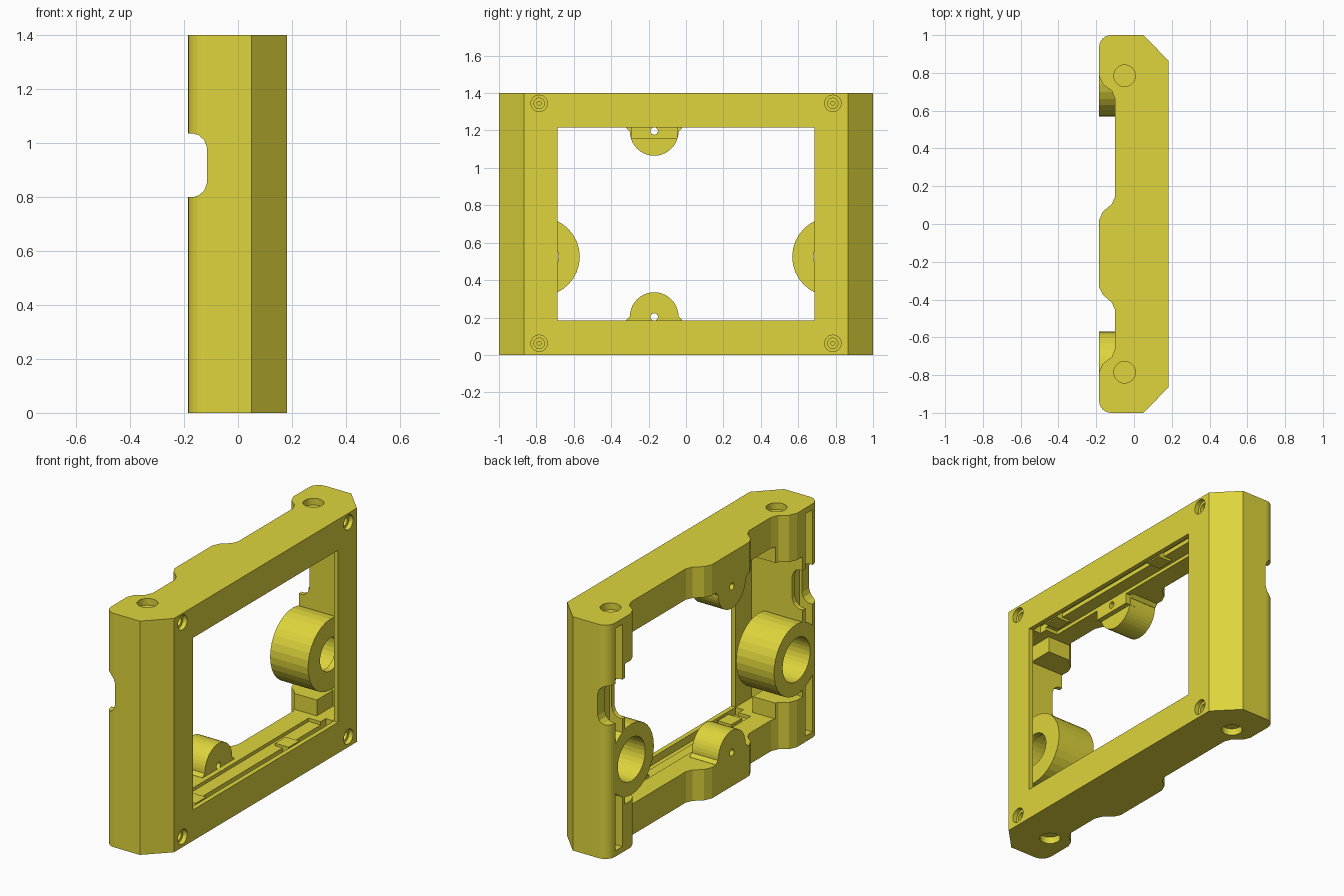
import bpy, bmesh, math

if "Cube" in bpy.data.objects:
    bpy.data.objects.remove(bpy.data.objects["Cube"])

W, H = 1.0, 1.4            # half width in y, height in z
mat = bpy.data.materials.new("mustard_yellow")
mat.diffuse_color = (0.73, 0.66, 0.045, 1)
mat.use_nodes = True
mat.node_tree.nodes["Principled BSDF"].inputs["Base Color"].default_value = mat.diffuse_color


def prism(name, pts, axis, lo, hi):
    """Extrude a 2D outline along an axis. x: (y,z)  y: (x,z)  z: (x,y)"""
    place = {'x': lambda a, b: (lo, a, b), 'y': lambda a, b: (a, lo, b), 'z': lambda a, b: (a, b, lo)}[axis]
    bm = bmesh.new()
    face = bm.faces.new([bm.verts.new(place(a, b)) for a, b in pts])
    ext = bmesh.ops.extrude_face_region(bm, geom=[face])
    d = [0, 0, 0]
    d['xyz'.index(axis)] = hi - lo
    bmesh.ops.translate(bm, vec=d, verts=[v for v in ext['geom'] if isinstance(v, bmesh.types.BMVert)])
    bmesh.ops.recalc_face_normals(bm, faces=bm.faces)
    me = bpy.data.meshes.new(name)
    bm.to_mesh(me)
    bm.free()
    me.materials.append(mat)
    ob = bpy.data.objects.new(name, me)
    bpy.context.collection.objects.link(ob)
    return ob


def box(x0, x1, y0, y1, z0, z1):
    return prism("block", [(y0, z0), (y1, z0), (y1, z1), (y0, z1)], 'x', x0, x1)


def arc(a, b, r, start=0, end=360, n=32):
    full = end - start == 360
    k = n if full else n + 1
    return [(a + r * math.cos(math.radians(start + (end - start) * i / n)),
             b + r * math.sin(math.radians(start + (end - start) * i / n))) for i in range(k)]


def combine(target, tool, op):
    """Apply a boolean and delete the tool object."""
    m = target.modifiers.new("bool", 'BOOLEAN')
    m.operation, m.object, m.solver = op, tool, 'EXACT'
    bpy.context.view_layer.update()
    dg = bpy.context.evaluated_depsgraph_get()
    me = bpy.data.meshes.new_from_object(target.evaluated_get(dg))
    target.modifiers.clear()
    target.data = me
    bpy.data.objects.remove(tool)


def cut(ob):
    combine(frame, ob, 'DIFFERENCE')


def add(ob):
    combine(frame, ob, 'UNION')


# Outer block: chamfered front corners, rounded back corners, stepped back
BX, FX = -0.185, 0.182
front = [(0.05, -W), (FX, -0.865), (FX, 0.865), (0.05, W)]
corner_l = arc(BX + 0.065, W - 0.065, 0.065, 90, 180, 6)
corner_r = arc(BX + 0.065, -W + 0.065, 0.065, 180, 270, 6)
step = [(BX, 0.785), (-0.165, 0.74), (-0.118, 0.705), (-0.1, 0.66)]
bump = [(-0.1, 0.145), (-0.118, 0.105), (-0.165, 0.065), (BX, 0.02),
        (BX, -0.335), (-0.165, -0.375), (-0.118, -0.415), (-0.1, -0.455)]
step_r = [(x, -y) for x, y in reversed(step)]
frame = prism("panel_frame", front + corner_l + step + bump + step_r + corner_r, 'z', 0, H)

# Window through the middle, thin lip left at the front
cut(box(-0.4, 0.4, -0.688, 0.688, 0.185, 1.215))
LIP = 0.154
for s in (-1, 1):
    ya, yb = sorted((s * 0.6, s * 0.84))
    cut(box(0.04, LIP, ya, yb, 0.185, 1.215))
    cut(box(-0.4, LIP, ya, yb, 0.28, 1.12))
    # Narrow wire slots in the back of each side
    ya, yb = sorted((s * 0.867, s * 0.932))
    cut(box(-0.4, -0.1, ya, yb, 0.035, 1.365))

# Stepped grooves with tabs in the top and bottom rails
for flip in (False, True):
    def zr(a, b):
        return (H - b, H - a) if flip else (a, b)
    cut(box(0.10, LIP, -0.688, 0.688, *zr(0.14, 0.25)))
    cut(box(0.02, 0.11, -0.64, 0.64, *zr(0.165, 0.25)))
    for y in (0.33, -0.55):
        add(box(0.05, 0.14, y - 0.05, y + 0.05, *zr(0.12, 0.18)))

    # Rounded ear with a pivot hole
    ear = [(-0.025, 0.15), (-0.02, 0.186), (-0.038, 0.205)] + arc(-0.17, 0.205, 0.13, 0, 180, 20)
    ear += [(-0.302, 0.205), (-0.32, 0.186), (-0.315, 0.15)]
    if flip:
        ear = [(y, H - z) for y, z in ear]
    add(prism("ear", ear, 'x', BX, -0.01))
    if flip:
        add(box(-0.05, 0.02, -0.295, -0.045, 1.155, 1.245))
    cut(prism("pivot", arc(-0.17, H - 0.203 if flip else 0.203, 0.02, n=16), 'x', -0.4, 0.1))

# Bearing bosses on both sides, trimmed to the rounded outer shape
for s in (-1, 1):
    boss = prism("boss", arc(s * 0.78, 0.525, 0.212), 'x', -0.3, 0.066)
    combine(boss, prism("outline", front + corner_l + corner_r, 'z', -0.1, H + 0.1), 'INTERSECT')
    add(boss)
    cut(prism("bore", arc(s * 0.78, 0.525, 0.13), 'x', -0.4, 0.03))
    cut(prism("bore_lip", arc(s * 0.78, 0.525, 0.098), 'x', -0.1, 0.1))

# Rounded notch across the back of both sides
notch = [(-0.3, 0.8), (-0.165, 0.8), (-0.145, 0.806), (-0.125, 0.824), (-0.115, 0.852),
         (-0.115, 0.983), (-0.125, 1.011), (-0.145, 1.029), (-0.165, 1.035), (-0.3, 1.035)]
cut(prism("notch", notch, 'y', -1.2, 1.2))

# Front screw holes and the round pockets in the top and bottom
for s in (-1, 1):
    for z in (0.062, H - 0.055):
        cut(prism("screw_head", arc(s * 0.785, z, 0.044, n=24), 'x', 0.155, 0.3))
        cut(prism("screw_mid", arc(s * 0.785, z, 0.028, n=24), 'x', 0.135, 0.3))
        cut(prism("screw_core", arc(s * 0.785, z, 0.011, n=12), 'x', 0.09, 0.3))
    cut(prism("pocket", arc(-0.05, s * 0.785, 0.057), 'z', H - 0.04, H + 0.1))
    cut(prism("pocket", arc(-0.05, s * 0.785, 0.057), 'z', -0.1, 0.04))
